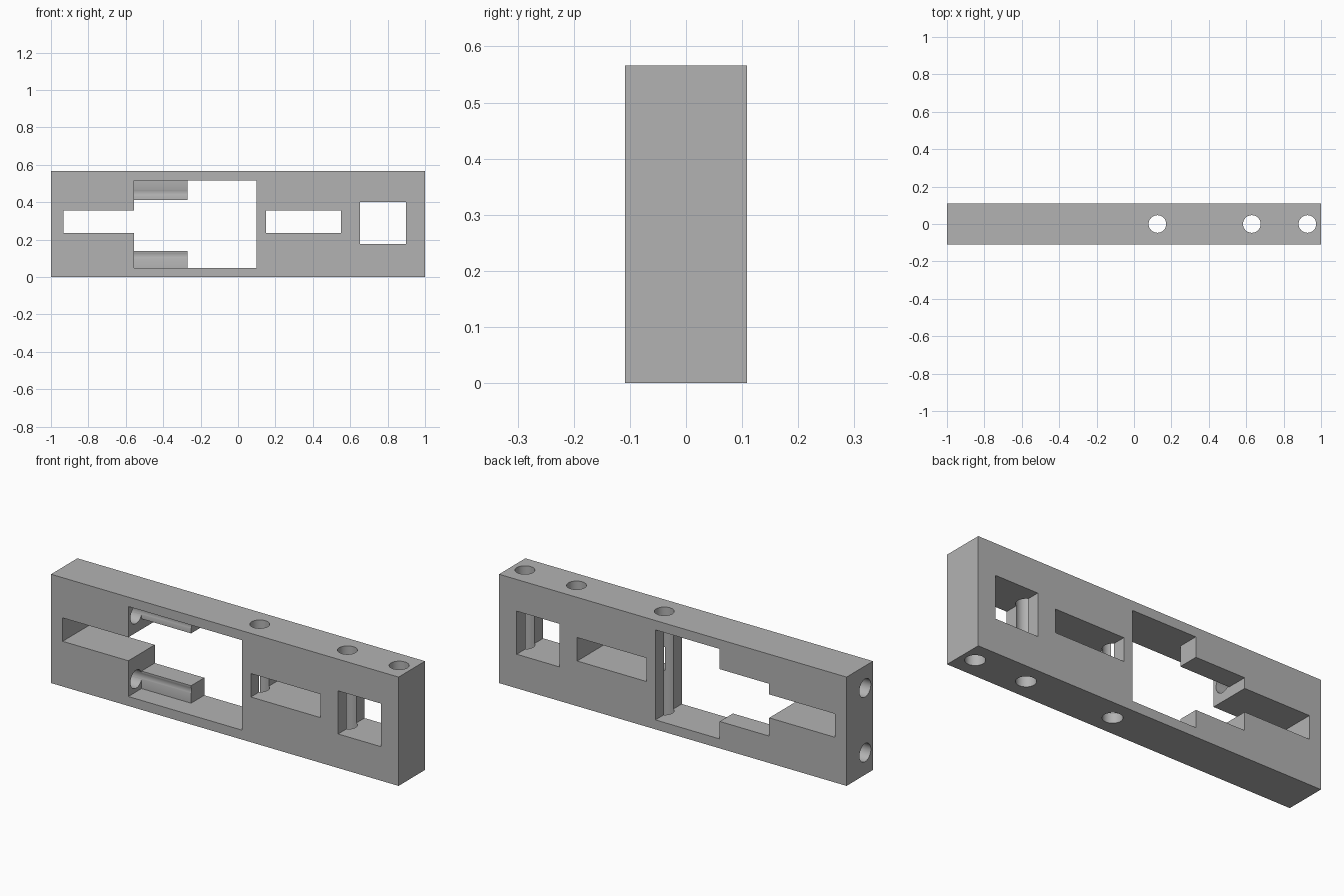
import bpy
import math

cube = bpy.data.objects.get("Cube")
if cube:
    bpy.data.objects.remove(cube, do_unlink=True)

LENGTH, DEPTH, HEIGHT = 2.0, 0.217, 0.566
MID = HEIGHT / 2
HOLE_R = 0.047

grey = bpy.data.materials.new("plain grey")
grey.use_nodes = True
colour = (0.45, 0.45, 0.45, 1)
grey.diffuse_color = colour
grey.node_tree.nodes["Principled BSDF"].inputs["Base Color"].default_value = colour


def box(name, x0, x1, y0, y1, z0, z1):
    bpy.ops.mesh.primitive_cube_add(size=1, location=((x0 + x1) / 2, (y0 + y1) / 2, (z0 + z1) / 2))
    obj = bpy.context.object
    obj.name = name
    obj.scale = (x1 - x0, y1 - y0, z1 - z0)
    bpy.ops.object.transform_apply(location=False, rotation=False, scale=True)
    obj.data.materials.append(grey)
    return obj


def bore(name, location, depth, rotation=(0, 0, 0)):
    bpy.ops.mesh.primitive_cylinder_add(vertices=48, radius=HOLE_R, depth=depth,
                                        location=location, rotation=rotation)
    obj = bpy.context.object
    obj.name = name
    obj.data.materials.append(grey)
    return obj


def window(name, x0, x1, half_height, back=DEPTH, mid=MID):
    return box(name, x0, x1, -DEPTH, back, mid - half_height, mid + half_height)


body = box("frame_body", -LENGTH / 2, LENGTH / 2, -DEPTH / 2, DEPTH / 2, 0, HEIGHT)

# Openings through the frame, the recess in front of the two ledges
cutters = [
    window("main_opening_cutter", -0.27, 0.10, 0.234),
    window("neck_opening_cutter", -0.555, -0.2, 0.136, mid=0.276),
    window("ledge_recess_cutter", -0.555, -0.2, 0.234, back=0.0),
    window("left_slot_cutter", -0.933, -0.5, 0.061, mid=0.296),
    window("middle_slot_cutter", 0.15, 0.55, 0.061, mid=0.296),
    window("square_window_cutter", 0.652, 0.898, 0.112, mid=0.289),
]

# Vertical bores from top to bottom
for x in (0.125, 0.63, 0.927):
    cutters.append(bore("vertical_bore_cutter", (x, 0, MID), 1.0))

# Lengthwise bores from the end, grazing the ledges
for side in (-1, 1):
    cutters.append(bore("end_bore_cutter", (-0.65, -0.044, MID + side * 0.168), 0.9,
                        (0, math.radians(90), 0)))

for cutter in cutters:
    cutter.hide_render = True
    mod = body.modifiers.new(cutter.name, 'BOOLEAN')
    mod.operation = 'DIFFERENCE'
    mod.solver = 'EXACT'
    mod.object = cutter

# Apply the cuts and drop the helpers
bpy.ops.object.select_all(action='DESELECT')
body.select_set(True)
bpy.context.view_layer.objects.active = body
for mod in list(body.modifiers):
    bpy.ops.object.modifier_apply(modifier=mod.name)
for cutter in cutters:
    bpy.data.objects.remove(cutter, do_unlink=True)

bpy.ops.object.shade_smooth_by_angle(angle=math.radians(25))
